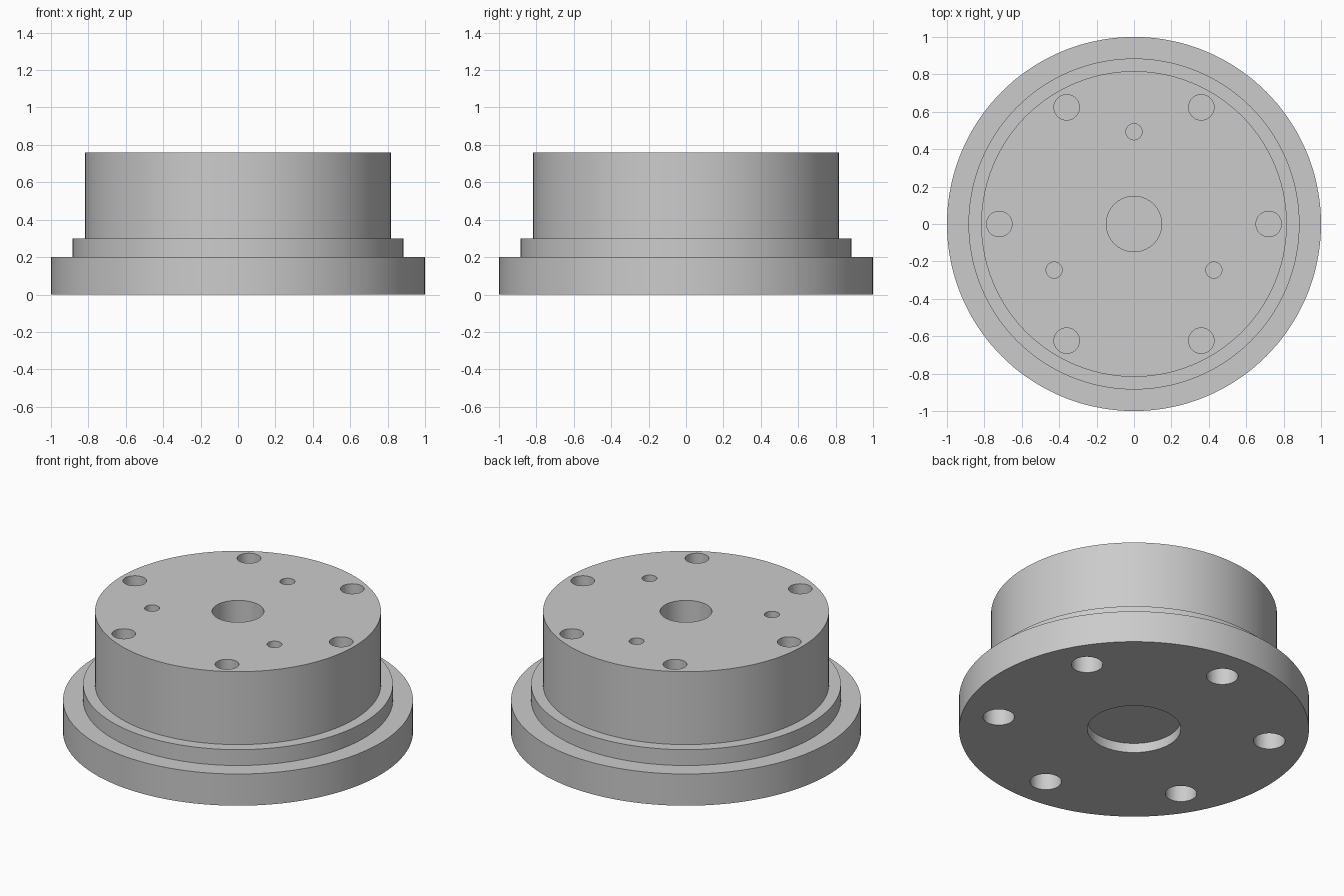
import bpy
import bmesh
from math import cos, sin, pi, radians

default = bpy.data.objects.get("Cube")
if default:
    bpy.data.objects.remove(default, do_unlink=True)

steel = bpy.data.materials.new("plain grey steel")
steel.use_nodes = True
GREY = (0.6, 0.6, 0.6, 1.0)
steel.diffuse_color = GREY
steel.node_tree.nodes["Principled BSDF"].inputs["Base Color"].default_value = GREY


def mesh_object(name, bm):
    mesh = bpy.data.meshes.new(name)
    bmesh.ops.recalc_face_normals(bm, faces=bm.faces)
    bm.to_mesh(mesh)
    bm.free()
    mesh.materials.append(steel)
    obj = bpy.data.objects.new(name, mesh)
    bpy.context.collection.objects.link(obj)
    return obj


def lathe(name, profile, segments=144):
    bm = bmesh.new()
    verts = [bm.verts.new((r, 0, z)) for r, z in profile]
    edges = [bm.edges.new(pair) for pair in zip(verts, verts[1:])]
    bmesh.ops.spin(bm, geom=verts + edges, cent=(0, 0, 0), axis=(0, 0, 1),
                   angle=2 * pi, steps=segments, use_duplicate=False)
    bmesh.ops.remove_doubles(bm, verts=bm.verts, dist=0.0001)
    return mesh_object(name, bm)


def add_hole_ring(bm, count, start, ring, radius, low, high):
    """Add a ring of upright cylinders to the cutter mesh."""
    for i in range(count):
        angle = radians(start) + 2 * pi * i / count
        made = bmesh.ops.create_cone(bm, cap_ends=True, segments=48,
                                     radius1=radius, radius2=radius,
                                     depth=high - low)
        bmesh.ops.translate(bm, verts=made["verts"],
                            vec=(ring * cos(angle), ring * sin(angle), (low + high) / 2))


TOP = 0.76

# Stepped hub with a blind centre bore above and a shallow recess below
hub = lathe("flanged_hub", [
    (0, 0.06), (0.267, 0.06), (0.267, 0),
    (1, 0), (1, 0.2), (0.885, 0.2), (0.885, 0.3),
    (0.817, 0.3), (0.817, TOP), (0.148, TOP), (0.148, 0.36), (0, 0.36)])

# Bolt holes and small pin holes in the top, bolt holes in the underside
bm = bmesh.new()
add_hole_ring(bm, 6, 0, 0.72, 0.068, TOP - 0.25, TOP + 0.1)
add_hole_ring(bm, 3, 90, 0.493, 0.043, TOP - 0.2, TOP + 0.1)
add_hole_ring(bm, 6, 30, 0.785, 0.09, -0.1, 0.2)
cutter = mesh_object("hole_cutter", bm)
cutter.hide_render = True

cut = hub.modifiers.new("holes", "BOOLEAN")
cut.operation = "DIFFERENCE"
cut.solver = "EXACT"
cut.object = cutter

bpy.ops.object.select_all(action="DESELECT")
hub.select_set(True)
bpy.context.view_layer.objects.active = hub
bpy.ops.object.modifier_apply(modifier=cut.name)
bpy.data.objects.remove(cutter, do_unlink=True)
bpy.ops.object.shade_smooth_by_angle(angle=radians(30))
